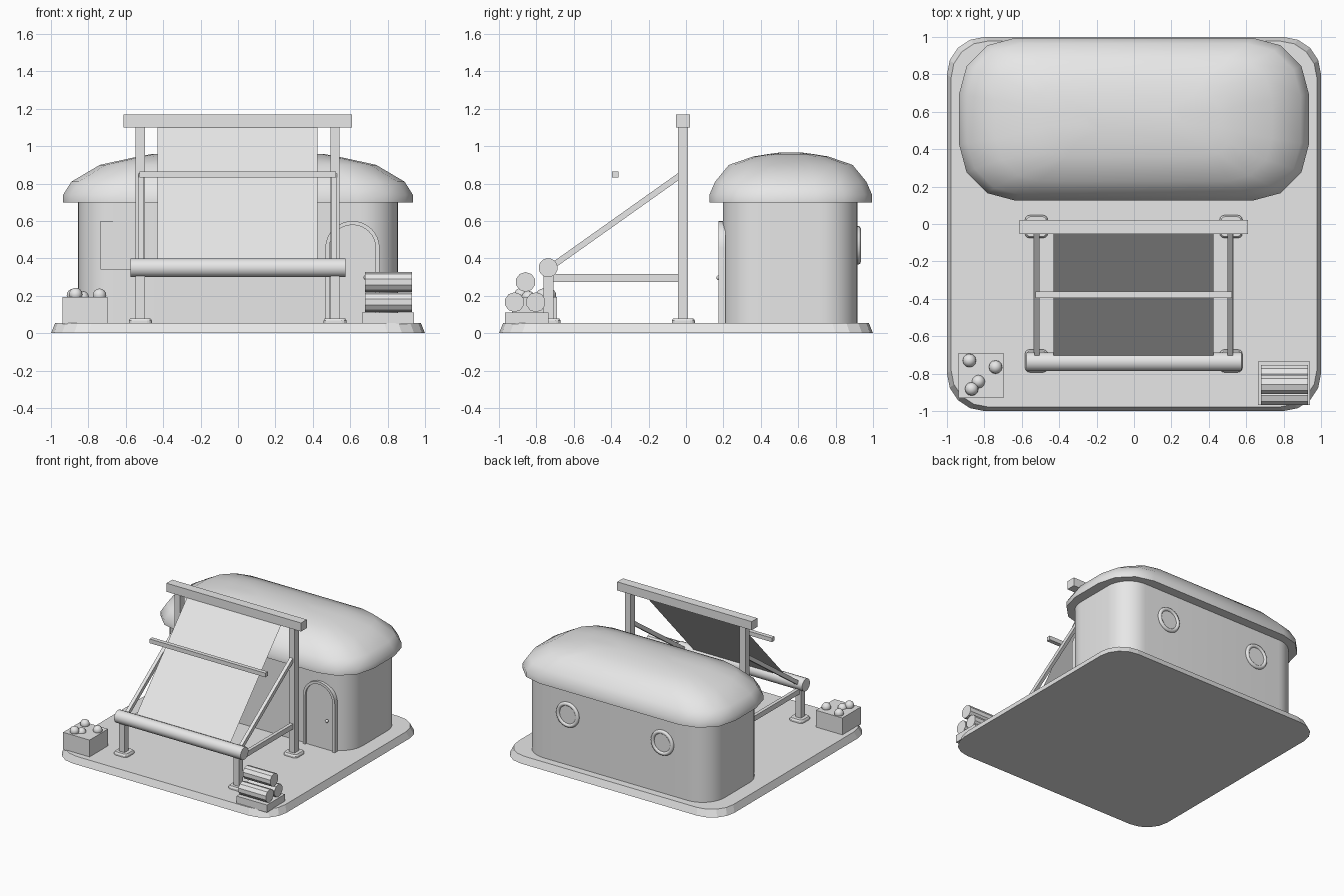
import bpy, bmesh, math
from mathutils import Vector

if "Cube" in bpy.data.objects:
    bpy.data.objects.remove(bpy.data.objects["Cube"])

grey = bpy.data.materials.new("plain_grey")
grey.diffuse_color = (0.8, 0.8, 0.8, 1)
grey.use_nodes = True
grey.node_tree.nodes["Principled BSDF"].inputs["Base Color"].default_value = grey.diffuse_color


def finish(bm, name, smooth=None):
    bmesh.ops.recalc_face_normals(bm, faces=bm.faces)
    me = bpy.data.meshes.new(name)
    bm.to_mesh(me)
    bm.free()
    ob = bpy.data.objects.new(name, me)
    bpy.context.collection.objects.link(ob)
    me.materials.append(grey)
    if smooth:
        bpy.ops.object.select_all(action='DESELECT')
        bpy.context.view_layer.objects.active = ob
        ob.select_set(True)
        bpy.ops.object.shade_smooth_by_angle(angle=math.radians(smooth))
    return ob


def box(name, x0, x1, y0, y1, z0, z1):
    bm = bmesh.new()
    bmesh.ops.create_cube(bm, size=1)
    for v in bm.verts:
        v.co = ((x0 + x1) / 2 + v.co.x * (x1 - x0),
                (y0 + y1) / 2 + v.co.y * (y1 - y0),
                (z0 + z1) / 2 + v.co.z * (z1 - z0))
    return finish(bm, name)


def rounded_ring(hx, hy, r, seg):
    pts = []
    for k, (sx, sy) in enumerate([(1, 1), (-1, 1), (-1, -1), (1, -1)]):
        for i in range(seg + 1):
            a = math.pi / 2 * (k + i / seg)
            pts.append((sx * (hx - r) + r * math.cos(a), sy * (hy - r) + r * math.sin(a)))
    return pts


def loft(name, rings, smooth=None):
    """Bridge equal-length closed rings of 3D points and cap both ends."""
    bm = bmesh.new()
    loops = [[bm.verts.new(p) for p in ring] for ring in rings]
    n = len(loops[0])
    for a, b in zip(loops, loops[1:]):
        for i in range(n):
            j = (i + 1) % n
            bm.faces.new((a[i], a[j], b[j], b[i]))
    bm.faces.new(loops[0][::-1])
    bm.faces.new(loops[-1])
    return finish(bm, name, smooth)


def slab(name, cx, cy, hx, hy, r, seg, levels, smooth=None):
    """Rounded rectangle stacked at (z, scale_x, scale_y) levels."""
    base = rounded_ring(hx, hy, r, seg)
    return loft(name, [[(cx + x * sx, cy + y * sy, z) for x, y in base]
                       for z, sx, sy in levels], smooth)


def rod(name, a, b, r, sides, smooth=None):
    a, b = Vector(a), Vector(b)
    q = (b - a).to_track_quat('Z', 'Y')
    ring = [q @ Vector((r * math.cos(2 * math.pi * (i + .5) / sides),
                        r * math.sin(2 * math.pi * (i + .5) / sides), 0)) for i in range(sides)]
    return loft(name, [[a + p for p in ring], [b + p for p in ring]], smooth)


def ball(name, c, r):
    bm = bmesh.new()
    bmesh.ops.create_uvsphere(bm, u_segments=12, v_segments=8, radius=r)
    bmesh.ops.translate(bm, verts=bm.verts, vec=c)
    return finish(bm, name, 60)


# Ground slab
slab("ground_slab", 0, 0, 1, 1, .2, 4, [(0, 1, 1), (.055, .978, .978)])

# House walls and domed roof
slab("house_walls", 0, .557, .855, .36, .2, 10, [(.05, 1, 1), (.71, 1, 1)], 40)
slab("domed_roof", 0, .56, .935, .435, .3, 3,
     [(.70, 1, 1), (.74, 1, 1), (.81, .953, .93), (.90, .79, .76),
      (.945, .57, .46), (.957, .5, .29), (.966, .27, .14)], 45)

# Arched door with frame and knob
DX, DZ = .612, .455


def arch(r, y):
    pts = [(DX + r, y, .05)]
    pts += [(DX + r * math.cos(math.pi * i / 16), y, DZ + r * math.sin(math.pi * i / 16))
            for i in range(17)]
    return pts + [(DX - r, y, .05)]


loft("door_panel", [arch(.13, .21), arch(.13, .19)])
bm = bmesh.new()
grid = [[bm.verts.new(p) for p in arch(r, y)]
        for r, y in ((.145, .21), (.145, .175), (.124, .175), (.124, .21))]
for k in range(4):
    a, b = grid[k], grid[(k + 1) % 4]
    for i in range(len(a) - 1):
        bm.faces.new((a[i], a[i + 1], b[i + 1], b[i]))
for i in (0, -1):
    bm.faces.new([g[i] for g in grid])
finish(bm, "door_frame", 35)
ball("door_knob", (.685, .175, .297), .013)

# Front window with sill
box("front_window", -.735, -.475, .19, .21, .355, .60)
box("front_window_sill", -.735, -.475, .183, .21, .34, .36)

# Round back windows
for x in (-.43, .43):
    bm = bmesh.new()
    rings = []
    for i in range(24):
        a = 2 * math.pi * i / 24
        rings.append([bm.verts.new((x + (.088 + .016 * math.cos(t)) * math.cos(a),
                                    .919 + .016 * math.sin(t),
                                    .47 + (.088 + .016 * math.cos(t)) * math.sin(a)))
                      for t in [2 * math.pi * j / 8 for j in range(8)]])
    for i in range(24):
        p, q = rings[i], rings[(i + 1) % 24]
        for j in range(8):
            bm.faces.new((p[j], q[j], q[(j + 1) % 8], p[(j + 1) % 8]))
    finish(bm, "round_window_ring", 60)
    rod("round_window_pane", (x, .905, .47), (x, .922, .47), .085, 24)

# Frame: posts, feet, rails and braces on both sides
for x in (-.522, .519):
    box("rear_post", x - .025, x + .025, -.044, .012, .06, 1.11)
    box("front_post", x - .025, x + .025, -.762, -.709, .06, .34)
    for y in (-.014, -.732):
        slab("post_foot", x, y, .061, .061, .025, 3, [(.05, 1, 1), (.068, 1, 1), (.08, .88, .88)])
    box("side_rail", x - .014, x + .014, -.72, -.04, .275, .317)
    # sloped brace from roller to rear post
    s = 1 if x > 0 else -1
    xc = x - s * .004
    y0, z0, y1, z1, t = -.725, .352, -.03, .845, .016
    d = Vector((0, y1 - y0, z1 - z0)).normalized()
    n = Vector((0, -d.z, d.y)) * t
    w = Vector((.014, 0, 0))
    loft("diagonal_brace", [[Vector((xc, y, z)) + o for o in (n + w, n - w, -n - w, -n + w)]
                            for y, z in ((y0, z0), (y1, z1))])

# Top beam, crossbar and roller
box("top_beam", -.613, .61, -.053, .022, 1.10, 1.17)
box("crossbar", -.527, .525, -.396, -.362, .832, .866)
rod("roller", (-.575, -.737, .35), (.575, -.737, .35), .051, 16, 40)

# Stretched sheet
bm = bmesh.new()
bm.faces.new([bm.verts.new(p) for p in ((-.43, -.737, .35), (.425, -.737, .35),
                                        (.425, -.016, 1.135), (-.43, -.016, 1.135))])
me_sheet = finish(bm, "stretched_sheet")
if me_sheet.data.polygons[0].normal.z < 0:
    me_sheet.data.flip_normals()

# Crate with round produce
box("crate", -.938, -.698, -.93, -.69, .05, .193)
for x, y, z in ((-.88, -.73, .203), (-.74, -.765, .203), (-.832, -.843, .19), (-.868, -.882, .207)):
    ball("produce", (x, y, z), .036)

# Log pile on a low plinth
box("log_plinth", .663, .94, -.967, -.735, .05, .112)
for y, z in ((-.917, .166), (-.803, .166), (-.858, .274)):
    rod("log", (.68, y, z), (.93, y, z), .053, 10)
